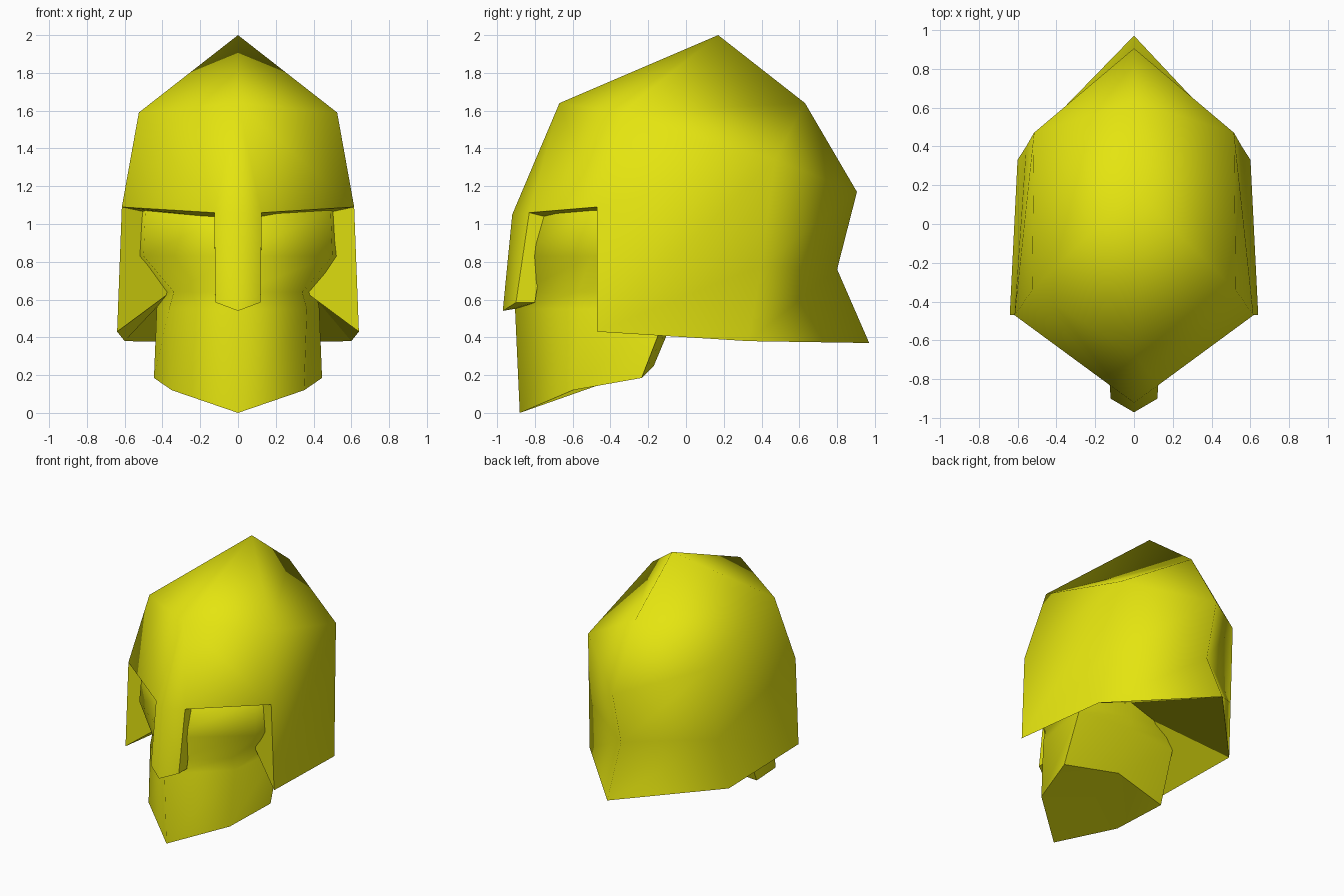
import bpy, bmesh

if "Cube" in bpy.data.objects:
    bpy.data.objects.remove(bpy.data.objects["Cube"])

yellow = bpy.data.materials.new("yellow")
yellow.diffuse_color = (0.78, 0.78, 0.005, 1)
yellow.use_nodes = True
yellow.node_tree.nodes["Principled BSDF"].inputs["Base Color"].default_value = yellow.diffuse_color


def mirrored_mesh(name, points, faces, sharp):
    """Build the +x half, mirror it over x = 0, mark chosen edges sharp."""
    bm = bmesh.new()
    for side in (1, -1):
        v = {k: bm.verts.new((p[0] * side, p[1], p[2])) for k, p in points.items()}
        for f in faces:
            names = f.split()
            bm.faces.new([v[n] for n in (names if side == 1 else names[::-1])])
    bmesh.ops.remove_doubles(bm, verts=bm.verts, dist=1e-4)
    bmesh.ops.recalc_face_normals(bm, faces=bm.faces)
    for f in bm.faces:
        f.smooth = True
    for e in bm.edges:
        if sharp(e):
            e.smooth = False
    me = bpy.data.meshes.new(name)
    bm.to_mesh(me)
    bm.free()
    me.materials.append(yellow)
    ob = bpy.data.objects.new(name, me)
    bpy.context.collection.objects.link(ob)
    return ob


def key(co):
    return (round(abs(co[0]), 3), round(co[1], 3), round(co[2], 3))


# Helmet: crown, brow, nose guard, cheeks and flared neck
shell = {
    "crown": (0, 0.17, 2.0),
    "brow": (0, -0.67, 1.64), "temple": (0.525, -0.34, 1.59), "nape": (0, 0.63, 1.64),
    "bridge": (0, -0.92, 1.05), "eye_in": (0.125, -0.83, 1.06), "eye_out": (0.615, -0.47, 1.09),
    "side_back": (0.515, 0.47, 1.34), "back": (0, 0.905, 1.17),
    "neck_side": (0.555, 0.40, 0.78), "neck": (0, 0.80, 0.76),
    "nose_side": (0.12, -0.90, 0.585), "nose_tip": (0, -0.97, 0.54),
    "cheek": (0.64, -0.47, 0.43), "rim_side": (0.60, 0.33, 0.38), "rim_back": (0, 0.97, 0.37),
}
shell_faces = [
    "crown brow temple", "crown temple nape",
    "brow bridge eye_in", "brow eye_in eye_out temple",
    "temple eye_out side_back", "nape temple side_back", "nape side_back back",
    "bridge nose_tip nose_side eye_in",
    "eye_out cheek rim_side neck_side side_back",
    "back side_back neck_side neck", "neck neck_side rim_side rim_back",
]

# Inner lining: each rim point runs inward until it is buried in the face plate
lining = {
    "nose_tip": (0, -0.88, 0.555), "nose_side": (0.12, -0.80, 0.585),
    "eye_in": (0.125, -0.73, 1.035), "eye_out": (0.40, -0.36, 1.045),
    "cheek": (0.35, -0.31, 0.645), "rim_side": (0.28, -0.12, 0.76),
    "rim_back": (0, -0.12, 0.80),
}
rim = list(lining)
rim_keys = {key(shell[n]) for n in rim}
lining_keys = {key(p) for p in lining.values()}
shell.update({n + "_in": p for n, p in lining.items()})
shell_faces += [f"{a} {b} {b}_in {a}_in" for a, b in zip(rim, rim[1:])]


def lining_face(f):
    return any(key(v.co) in lining_keys for v in f.verts)


def shell_sharp(e):
    # opening outline, and the corners inside the lining
    ks = [key(v.co) for v in e.verts]
    return any(lining_face(f) for f in e.link_faces) and (
        all(k in rim_keys for k in ks) or ks[0] in lining_keys or ks[1] in lining_keys)


mirrored_mesh("helmet_shell", shell, shell_faces, shell_sharp)

# Face plate inside the helmet: rings of front, front side, back side, back
rings = [
    [(0, -0.88, 0), (0.35, -0.60, 0.12), (0.445, -0.235, 0.185), (0, -0.17, 0.25)],
    [(0, -0.905, 0.55), (0.365, -0.56, 0.55), (0.43, -0.09, 0.56), (0, -0.04, 0.56)],
    [(0, -0.885, 0.64), (0.34, -0.57, 0.64), (0.41, -0.09, 0.64), (0, -0.03, 0.64)],
    [(0, -0.90, 0.83), (0.50, -0.50, 0.83), (0.57, -0.20, 0.83), (0, -0.03, 0.83)],
    [(0, -0.83, 1.08), (0.49, -0.48, 1.08), (0.54, -0.20, 1.08), (0, -0.03, 1.08)],
    [(0, -0.70, 1.20), (0.38, -0.42, 1.20), (0.42, -0.20, 1.20), (0, -0.05, 1.20)],
]
face_points = {f"{i}{c}": p for i, r in enumerate(rings) for c, p in zip("abcd", r)}
face_faces = [f"{i}{p} {i}{q} {i+1}{q} {i+1}{p}"
              for i in range(len(rings) - 1) for p, q in ("ab", "bc", "cd")]
for i in (0, len(rings) - 1):
    face_faces += [f"{i}a {i}b {i}d", f"{i}b {i}c {i}d"]

jaw = {key(p) for p in rings[0]}
rear = {key(r[2]) for r in rings}


def face_sharp(e):
    # jaw outline, and the upright edges between cheeks and back
    ks = [key(v.co) for v in e.verts]
    outline = all(k in jaw for k in ks) and any(f.normal.z > -0.6 for f in e.link_faces)
    return outline or all(k in rear for k in ks)


mirrored_mesh("face_plate", face_points, face_faces, face_sharp)
